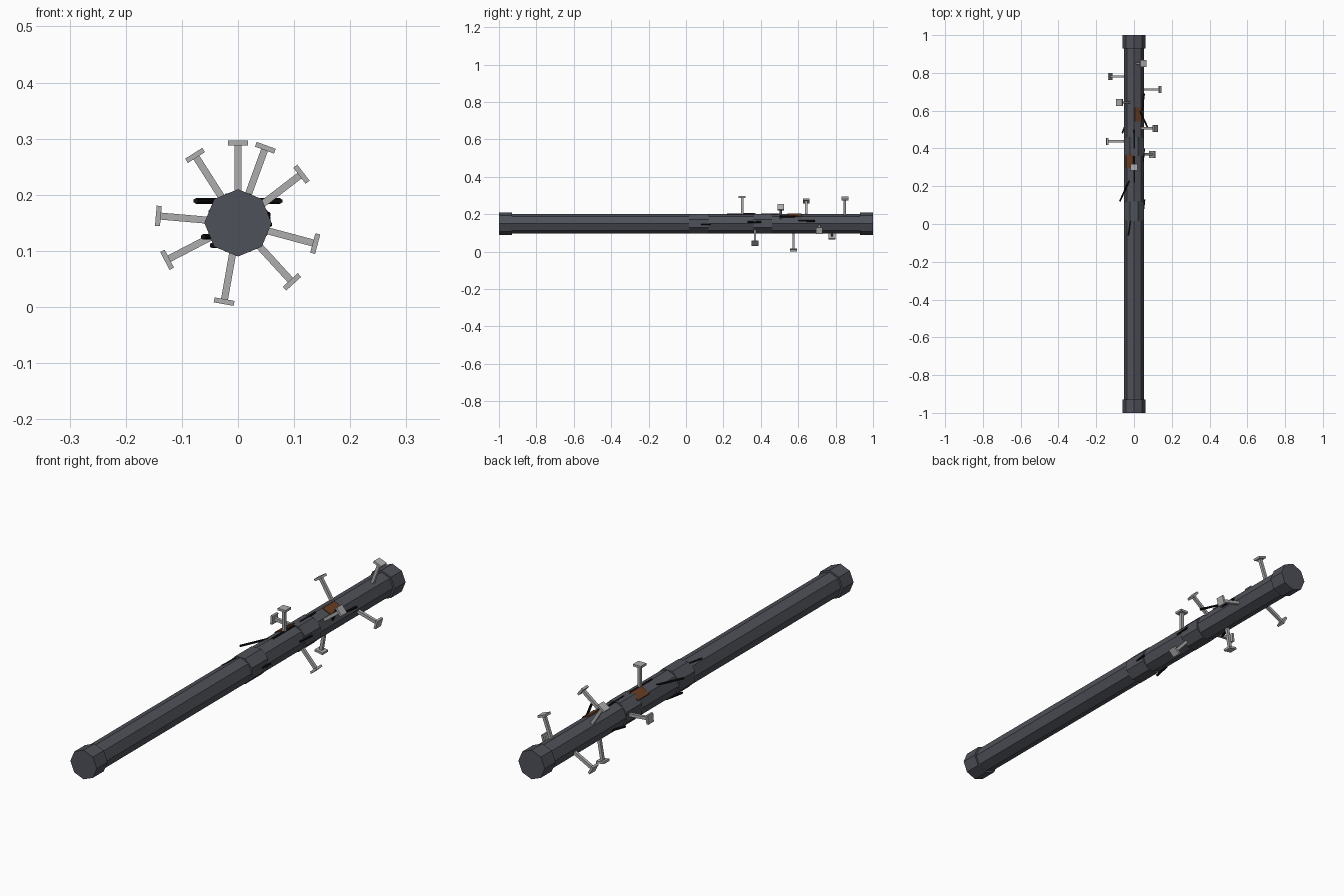
import bpy, math
from mathutils import Vector, Matrix

cube = bpy.data.objects.get("Cube")
if cube:
    bpy.data.objects.remove(cube, do_unlink=True)

AXIS_Z = 0.15


def material(name, rgb):
    m = bpy.data.materials.new(name)
    m.use_nodes = True
    color = (*rgb, 1)
    m.diffuse_color = color
    m.node_tree.nodes["Principled BSDF"].inputs["Base Color"].default_value = color
    return m


pipe_grey = material("dark pipe grey", (0.078, 0.083, 0.1))
nail_grey = material("pale steel", (0.42, 0.42, 0.42))
rust = material("rust brown", (0.14, 0.045, 0.016))
black = material("black wire", (0.006, 0.006, 0.006))


def finish(name, mat):
    ob = bpy.context.object
    ob.name = name
    ob.data.materials.append(mat)
    return ob


def octagon(name, y0, y1, radius, turn=0):
    """Eight sided solid along the pipe axis."""
    bpy.ops.mesh.primitive_cylinder_add(vertices=8, radius=radius, depth=y1 - y0)
    ob = finish(name, pipe_grey)
    ob.matrix_world = (Matrix.Translation((0, (y0 + y1) / 2, AXIS_Z))
                       @ Matrix.Rotation(math.pi / 2, 4, 'X')
                       @ Matrix.Rotation(turn, 4, 'Z'))


def radial_box(name, mat, y, angle, r0, r1, width, length):
    """Box standing out from the axis at an angle, from radius r0 to r1."""
    bpy.ops.mesh.primitive_cube_add(size=1)
    ob = finish(name, mat)
    ob.matrix_world = (Matrix.Translation((0, y, AXIS_Z))
                       @ Matrix.Rotation(-angle, 4, 'Y')
                       @ Matrix.Translation(((r0 + r1) / 2, 0, 0))
                       @ Matrix.Diagonal((r1 - r0, length, width, 1)))


def rod(name, start, end, radius=0.005):
    """Thin straight wire between two points."""
    a, b = Vector(start), Vector(end)
    bpy.ops.mesh.primitive_cylinder_add(vertices=6, radius=radius, depth=(b - a).length)
    ob = finish(name, black)
    ob.matrix_world = (Matrix.Translation((a + b) / 2)
                       @ (b - a).to_track_quat('Z', 'Y').to_matrix().to_4x4())


# Pipe, end caps and the two collars turned half a side
octagon("pipe", -0.99, 0.99, 0.052)
octagon("front_cap", -1, -0.93, 0.06)
octagon("back_cap", 0.93, 1, 0.06)
octagon("front_collar", 0.015, 0.12, 0.0565, math.pi / 8)
octagon("back_collar", 0.36, 0.46, 0.0565, math.pi / 8)

# Nails spiralling around the pipe
for i in range(9):
    angle = math.radians(90 - 137.5 * i)
    y = 0.3 + 0.0687 * i
    radial_box(f"nail_shaft_{i + 1}", nail_grey, y, angle, 0.03, 0.14, 0.0125, 0.0125)
    radial_box(f"nail_head_{i + 1}", nail_grey, y, angle, 0.138, 0.147, 0.036, 0.036)

# Rust patches on the upper facets
radial_box("rust_patch_left", rust, 0.335, math.radians(118), 0.046, 0.052, 0.042, 0.075)
radial_box("rust_patch_right", rust, 0.58, math.radians(64), 0.046, 0.052, 0.038, 0.075)

# Loose wire pieces, partly sunk into the pipe
wires = [
    ((-0.075, 0.12, 0.189), (-0.025, 0.23, 0.189)),
    ((0.075, 0.505, 0.189), (0.03, 0.6, 0.189)),
    ((-0.062, 0.48, 0.125), (-0.04, 0.54, 0.125)),
    ((-0.03, -0.06, 0.188), (-0.015, 0.04, 0.193)),
    ((0.002, 0.22, 0.2), (0.002, 0.36, 0.2)),
    ((0.002, 0.4, 0.2), (0.0, 0.5, 0.2)),
    ((0.05, 0.08, 0.147), (0.056, 0.13, 0.147)),
    ((0.048, 0.33, 0.158), (0.054, 0.4, 0.158)),
    ((0.042, 0.6, 0.165), (0.054, 0.69, 0.165)),
    ((-0.046, 0.09, 0.11), (-0.03, 0.17, 0.11)),
]
for i, (a, b) in enumerate(wires):
    rod(f"wire_{i + 1}", a, b)
